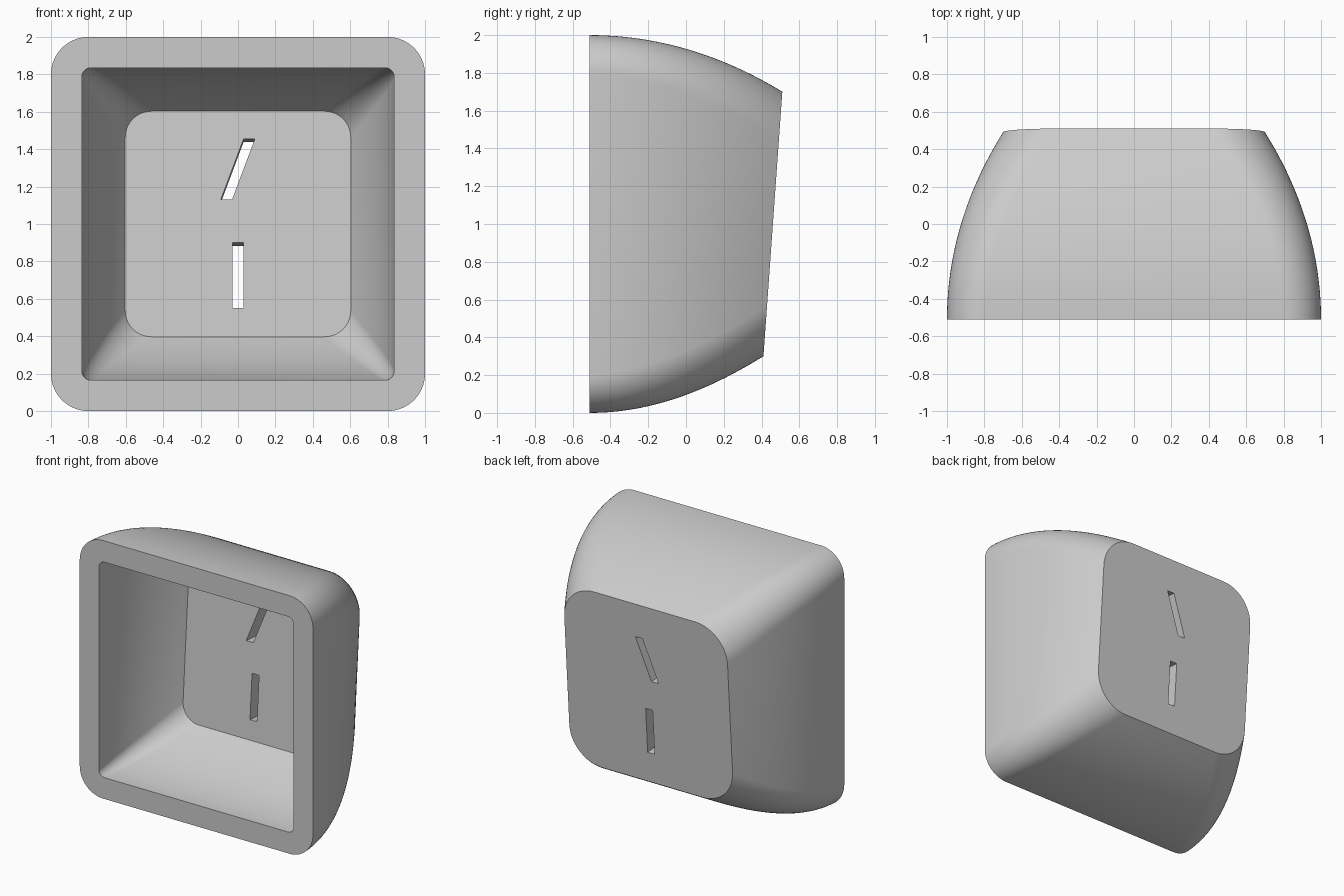
import bpy, bmesh, math
from mathutils import Vector

cube = bpy.data.objects.get("Cube")
if cube:
    bpy.data.objects.remove(cube, do_unlink=True)

FRONT = -0.51          # y of the open rim
SLOPE = 0.1 / 1.4      # tilt of the cap face
CORNER_STEPS = 14
RINGS = 24

grey = bpy.data.materials.new("light grey")
grey.use_nodes = True
colour = (0.6, 0.6, 0.6, 1)
grey.diffuse_color = colour
grey.node_tree.nodes["Principled BSDF"].inputs["Base Color"].default_value = colour


def make_object(name, bm):
    bmesh.ops.recalc_face_normals(bm, faces=bm.faces)
    mesh = bpy.data.meshes.new(name)
    bm.to_mesh(mesh)
    bm.free()
    mesh.materials.append(grey)
    obj = bpy.data.objects.new(name, mesh)
    bpy.context.collection.objects.link(obj)
    return obj


def rounded_square(half, radius):
    """Outline points (x, z) centred on z = 1."""
    points = []
    for quarter in range(4):
        mid = math.radians(45 + 90 * quarter)
        cx = math.copysign(half - radius, math.cos(mid))
        cz = math.copysign(half - radius, math.sin(mid))
        for i in range(CORNER_STEPS + 1):
            a = math.radians(90 * (quarter + i / CORNER_STEPS))
            points.append((cx + radius * math.cos(a), 1 + cz + radius * math.sin(a)))
    return points


def shell(bm, half, radius, end_y):
    """Curved, tapering wall from the rim to a tilted flat end; returns the rim ring."""
    rings = []
    for k in range(RINGS + 1):
        t = k / RINGS
        outline = rounded_square(half[0] + (half[1] - half[0]) * t * t,
                                 radius[0] + (radius[1] - radius[0]) * t)
        ring = []
        for x, z in outline:
            plane_y = end_y + (z - 1) * SLOPE
            ring.append(bm.verts.new((x, FRONT + (plane_y - FRONT) * t, z)))
        rings.append(ring)
    for a, b in zip(rings, rings[1:]):
        join(bm, a, b)
    bm.faces.new(rings[-1])
    return rings[0]


def join(bm, a, b):
    n = len(a)
    for i in range(n):
        j = (i + 1) % n
        bm.faces.new((a[i], a[j], b[j], b[i]))


# Hollow cap: outer shell, inner shell and the flat rim between them
bm = bmesh.new()
outer_rim = shell(bm, (1.0, 0.7), (0.2, 0.27), 0.46)
inner_rim = shell(bm, (0.835, 0.603), (0.05, 0.14), 0.222)
join(bm, outer_rim, inner_rim)
cap = make_object("cap", bm)


# Slots cut square to the tilted face
def cut_slot(low_x, high_x, low_z, high_z, width=0.06):
    axis = Vector((0, 1, -SLOPE))
    corners = [(low_x - width / 2, low_z), (low_x + width / 2, low_z),
               (high_x + width / 2, high_z), (high_x - width / 2, high_z)]
    bm = bmesh.new()
    ends = []
    for depth in (-0.1, 0.4):
        ends.append([bm.verts.new(Vector((x, 0.222 + (z - 1) * SLOPE, z)) + axis * depth)
                     for x, z in corners])
        bm.faces.new(ends[-1])
    join(bm, *ends)
    cutter = make_object("slot_cutter", bm)
    cutter.hide_render = True
    mod = cap.modifiers.new("slot", 'BOOLEAN')
    mod.operation = 'DIFFERENCE'
    mod.solver = 'EXACT'
    mod.object = cutter
    bpy.ops.object.modifier_apply(modifier=mod.name)
    bpy.data.objects.remove(cutter, do_unlink=True)


bpy.ops.object.select_all(action='DESELECT')
cap.select_set(True)
bpy.context.view_layer.objects.active = cap
cut_slot(0, 0, 0.55, 0.90)
cut_slot(-0.062, 0.06, 1.13, 1.455)

bpy.ops.object.shade_smooth_by_angle(angle=math.radians(30))
